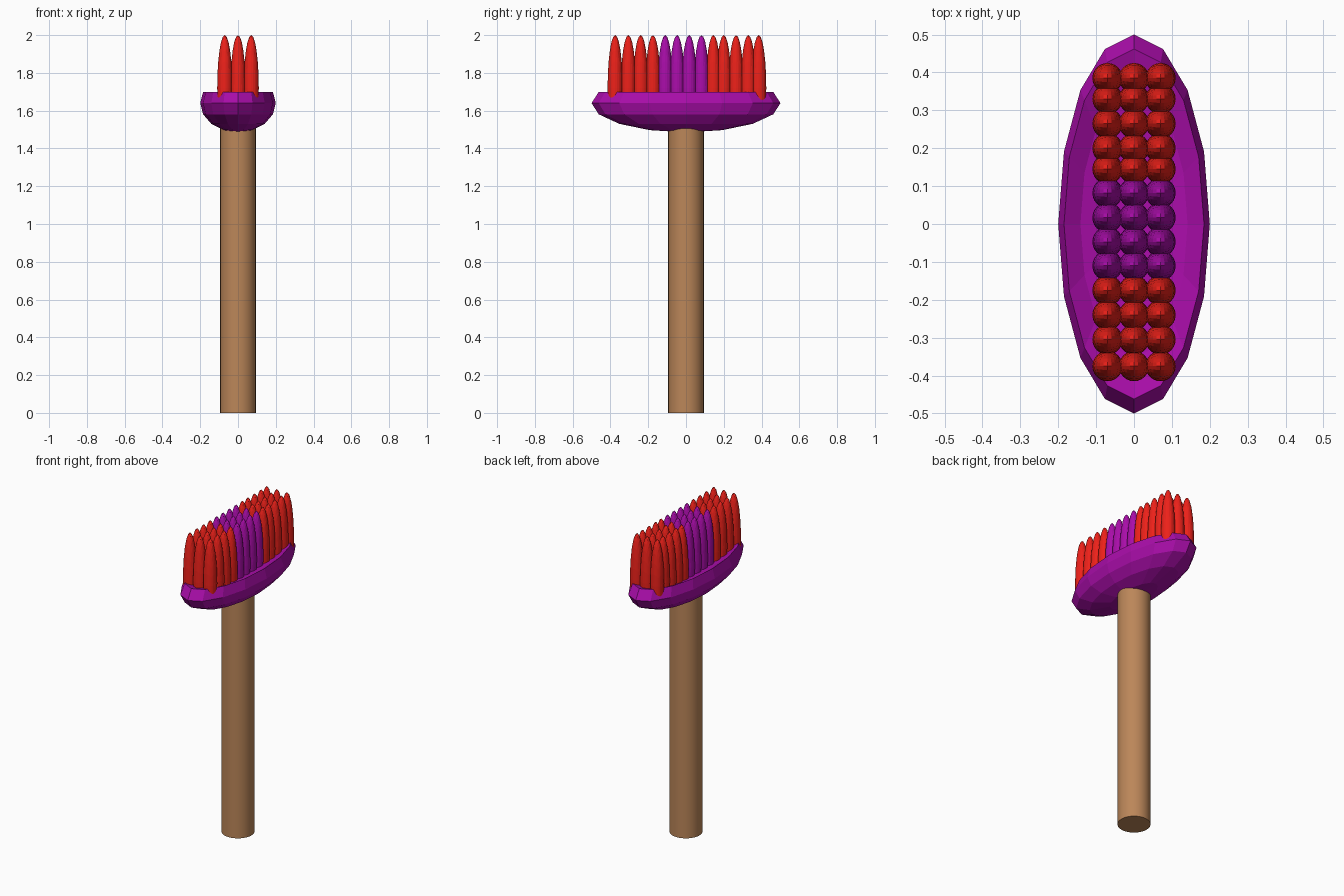
import bpy, bmesh, math
from mathutils import Vector

if "Cube" in bpy.data.objects:
    bpy.data.objects.remove(bpy.data.objects["Cube"])


def material(name, rgb):
    m = bpy.data.materials.new(name)
    m.diffuse_color = (*rgb, 1)
    m.use_nodes = True
    m.node_tree.nodes["Principled BSDF"].inputs["Base Color"].default_value = m.diffuse_color
    return m


wood = material("wood", (0.5, 0.24, 0.1))
purple = material("purple", (0.4, 0.004, 0.4))
red = material("red", (0.85, 0.015, 0.01))


def finish(bm, name, mat):
    bmesh.ops.recalc_face_normals(bm, faces=bm.faces)
    me = bpy.data.meshes.new(name)
    bm.to_mesh(me)
    bm.free()
    me.materials.append(mat)
    ob = bpy.data.objects.new(name, me)
    bpy.context.collection.objects.link(ob)
    return ob


# Handle: plain round stick sunk slightly into the head
bpy.ops.mesh.primitive_cylinder_add(vertices=32, radius=0.094, depth=1.53, location=(0, 0, 0.765))
handle = bpy.context.object
handle.name = "handle"
handle.data.materials.append(wood)
bpy.ops.object.shade_smooth_by_angle()

# Head: faceted oval sphere whose top is pushed in to a shallow dish
bm = bmesh.new()
bmesh.ops.create_uvsphere(bm, u_segments=16, v_segments=8, radius=1)
for v in bm.verts:
    z = v.co.z
    if z > 0.95:
        h = 1.65
    elif z > 0.9:
        h = 1.655
    elif z > 0.6:
        h = 1.67
    else:
        h = 1.64 + 0.155 * z
    v.co = Vector((v.co.x * 0.2, v.co.y * 0.5, h))
finish(bm, "brush_head", purple)


# Bristles: rows of three tall cube-spheres, buried at the bottom
def bristle_group(name, ys, mat):
    bm = bmesh.new()
    for y in ys:
        for x in (-0.07, 0, 0.07):
            part = bmesh.new()
            bmesh.ops.create_cube(part, size=2)
            bmesh.ops.subdivide_edges(part, edges=part.edges[:], cuts=5, use_grid_fill=True)
            for v in part.verts:
                # even angular spacing before rounding
                n = Vector([math.tan(c * math.pi / 4) for c in v.co]).normalized()
                v.co = Vector((x + n.x * 0.04, y + n.y * 0.04, max(1.63, 1.72 + n.z * 0.28)))
            tmp = bpy.data.meshes.new("tmp")
            part.to_mesh(tmp)
            part.free()
            bm.from_mesh(tmp)
            bpy.data.meshes.remove(tmp)
    finish(bm, name, mat)


bristle_group("front_bristles", (-0.375, -0.305, -0.24, -0.175), red)
bristle_group("middle_bristles", (-0.11, -0.047, 0.017, 0.082), purple)
bristle_group("back_bristles", (0.145, 0.2, 0.265, 0.33, 0.385), red)
